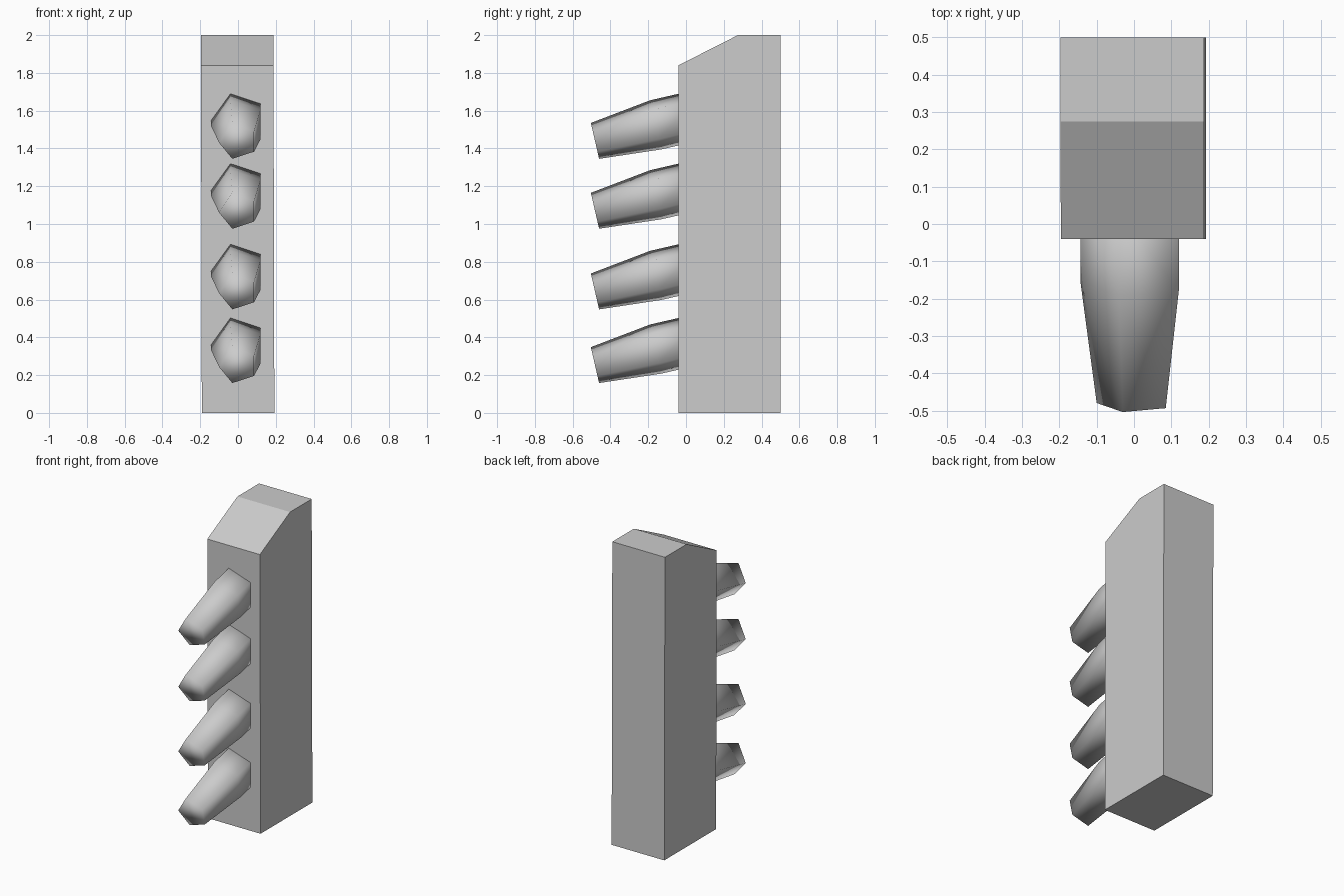
import bpy
import bmesh
from mathutils import Vector

cube = bpy.data.objects.get("Cube")
if cube:
    bpy.data.objects.remove(cube, do_unlink=True)

# Single flat grey
grey = bpy.data.materials.new("light_grey")
grey.use_nodes = True
colour = (0.6, 0.6, 0.6, 1)
grey.diffuse_color = colour
grey.node_tree.nodes["Principled BSDF"].inputs["Base Color"].default_value = colour


def loft(name, rings, smooth=False):
    """Bridge matching rings of points into a closed solid."""
    bm = bmesh.new()
    loops = [[bm.verts.new(p) for p in ring] for ring in rings]
    n = len(loops[0])
    for a, b in zip(loops, loops[1:]):
        for i in range(n):
            j = (i + 1) % n
            bm.faces.new((a[i], a[j], b[j], b[i]))
    bm.faces.new(loops[0])
    bm.faces.new(loops[-1])
    bmesh.ops.recalc_face_normals(bm, faces=bm.faces)
    for f in bm.faces:
        f.smooth = smooth
    mesh = bpy.data.meshes.new(name)
    bm.to_mesh(mesh)
    bm.free()
    mesh.materials.append(grey)
    obj = bpy.data.objects.new(name, mesh)
    bpy.context.collection.objects.link(obj)
    return obj


# Upright block with a sloped front top, leaning very slightly to its right
profile = [(-0.04, 0), (0.5, 0), (0.5, 2), (0.275, 2), (-0.04, 1.84)]
loft("block", [[(x - 0.005 * (z - 1) / 2, y, z) for y, z in profile]
               for x in (-0.194, 0.19)])

# Five-sided pegs: straight root, then a taper to a tilted flat tip
TILT = 0.23
shoulder = [(-0.04, 1.655), (0.12, 1.605), (0.12, 1.45), (-0.03, 1.395), (-0.143, 1.52)]
tip = [(-0.03, 1.535), (0.085, 1.49), (0.085, 1.383), (-0.03, 1.345), (-0.1, 1.43)]
mid_ring = [Vector((x, -0.13 - TILT * (z - 1.395), z)) for x, z in shoulder]
tip_ring = [Vector((x, -0.46 - TILT * (z - 1.345), z)) for x, z in tip]
root_ring = [p + Vector((0, 0.22, 0.22 * TILT)) for p in mid_ring]

for i, drop in enumerate((0, 0.37, 0.797, 1.187)):
    peg = loft(f"peg_{i + 1}", [root_ring, mid_ring, tip_ring], smooth=True)
    peg.location.z = -drop
